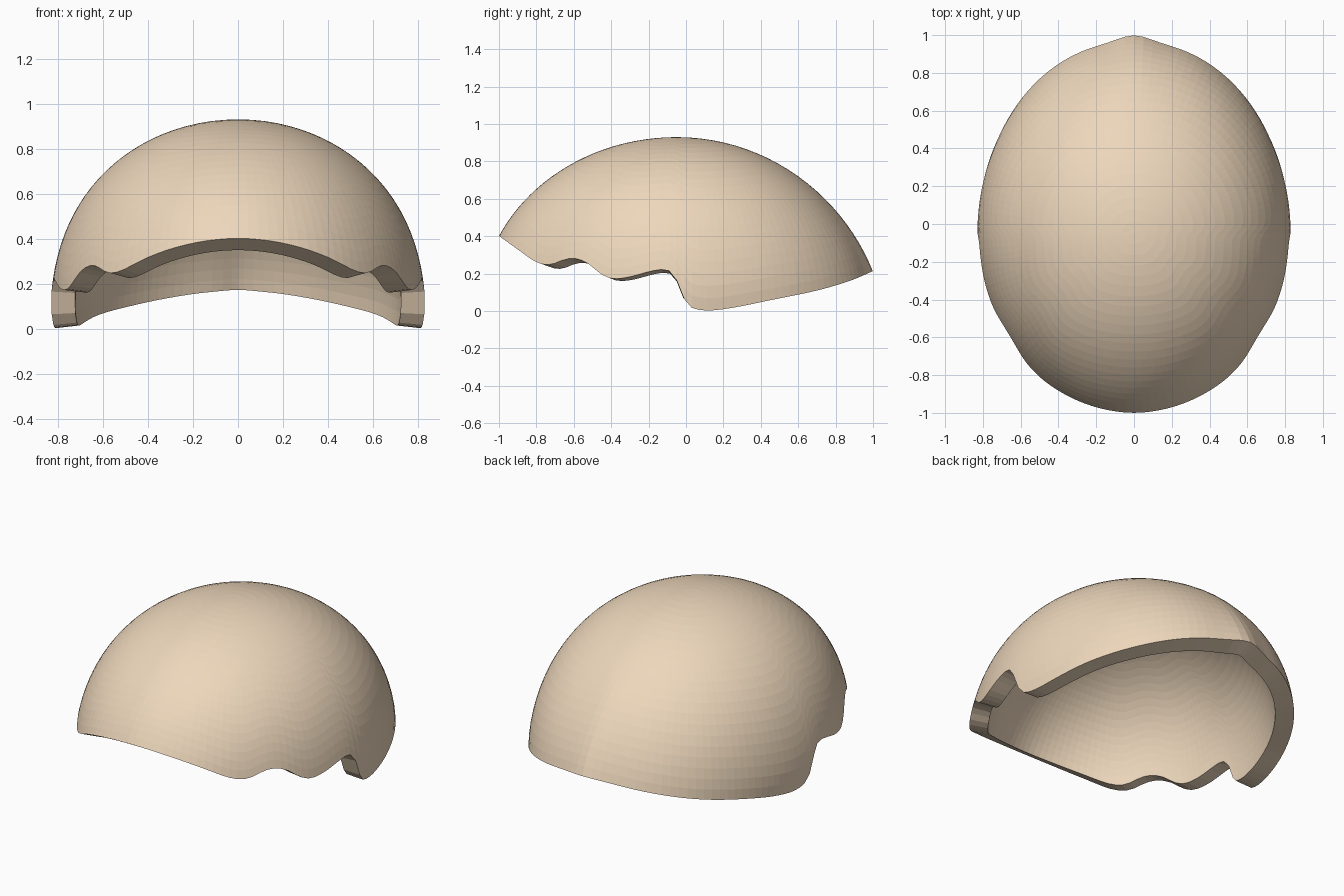
import bpy, bmesh, math

if "Cube" in bpy.data.objects:
    bpy.data.objects.remove(bpy.data.objects["Cube"])

TOP, YC = 0.93, -0.05          # crown height and crown position along y
COLS, ROWS = 128, 22

# Rim height seen from the side: (y, z)
RIM = [(-1.0, .402), (-.9, .33), (-.8, .262), (-.73, .248), (-.66, .272), (-.6, .282),
       (-.53, .258), (-.45, .195), (-.39, .173), (-.3, .183), (-.2, .21), (-.12, .222),
       (-.07, .2), (-.03, .12), (.0, .045), (.04, .014), (.12, .003), (.25, .018),
       (.45, .058), (.7, .11), (.88, .163), (1.0, .214)]


def smooth_lookup(pts, x):
    """Cubic interpolation through the points."""
    x = min(max(x, pts[0][0]), pts[-1][0])

    def slope(i):
        a, b = pts[max(i - 1, 0)], pts[min(i + 1, len(pts) - 1)]
        return (b[1] - a[1]) / (b[0] - a[0])
    for i in range(len(pts) - 1):
        (x0, y0), (x1, y1) = pts[i], pts[i + 1]
        if x <= x1:
            d = x1 - x0
            t = (x - x0) / d
            return (y0 * (2*t**3 - 3*t**2 + 1) + y1 * (3*t**2 - 2*t**3)
                    + d * slope(i) * (t**3 - 2*t**2 + t) + d * slope(i + 1) * (t**3 - t**2))


def dome_profile(h, radius, power):
    return radius * math.sqrt(max(1 - h ** power, 1e-9))


def dome_point(phi, z):
    """Point of the outer dome at a heading and height."""
    h = min(max(z / TOP, 0), 1)
    c, s = math.cos(phi), math.sin(phi)
    a = dome_profile(h, .835, 2.4) - .015 * max(0, 1 - h / .2) ** 2
    if s < 0:
        b, n = dome_profile(h, 1.053, 2.0), 1.78 + .22 * h
    else:
        b, n = dome_profile(h, 1.05, 1.87), 1.95 + .05 * h
    r = (abs(c / a) ** n + abs(s / b) ** n) ** (-1 / n)
    if s > 0:                   # slight point at the back
        r += .055 * (1 - h) ** 2 * math.exp(-(r * c / .1) ** 2)
    return (r * c, YC + r * s, z)


# Dome surface trimmed by the wavy rim
bm = bmesh.new()
apex = bm.verts.new((0, YC, TOP))
columns = []
for j in range(COLS):
    phi = 2 * math.pi * j / COLS
    z = .2
    for _ in range(60):
        z = .5 * z + .5 * smooth_lookup(RIM, dome_point(phi, z)[1])
    drop = TOP - z
    columns.append([bm.verts.new(dome_point(phi, TOP - drop * (1 - math.cos(i / ROWS * math.pi / 2))))
                    for i in range(1, ROWS + 1)])
for j in range(COLS):
    p, q = columns[j], columns[(j + 1) % COLS]
    bm.faces.new((apex, p[0], q[0]))
    for i in range(ROWS - 1):
        bm.faces.new((p[i + 1], q[i + 1], q[i], p[i]))

mesh = bpy.data.meshes.new("helmet_shell")
bm.to_mesh(mesh)
bm.free()
shell = bpy.data.objects.new("helmet_shell", mesh)
bpy.context.collection.objects.link(shell)

# Shell thickness, inwards
solid = shell.modifiers.new("thickness", 'SOLIDIFY')
solid.thickness = .105
solid.offset = -1

# Warm tan colour
tan = bpy.data.materials.new("tan")
tan.diffuse_color = (.85, .68, .5, 1)
tan.use_nodes = True
tan.node_tree.nodes["Principled BSDF"].inputs["Base Color"].default_value = tan.diffuse_color
mesh.materials.append(tan)
